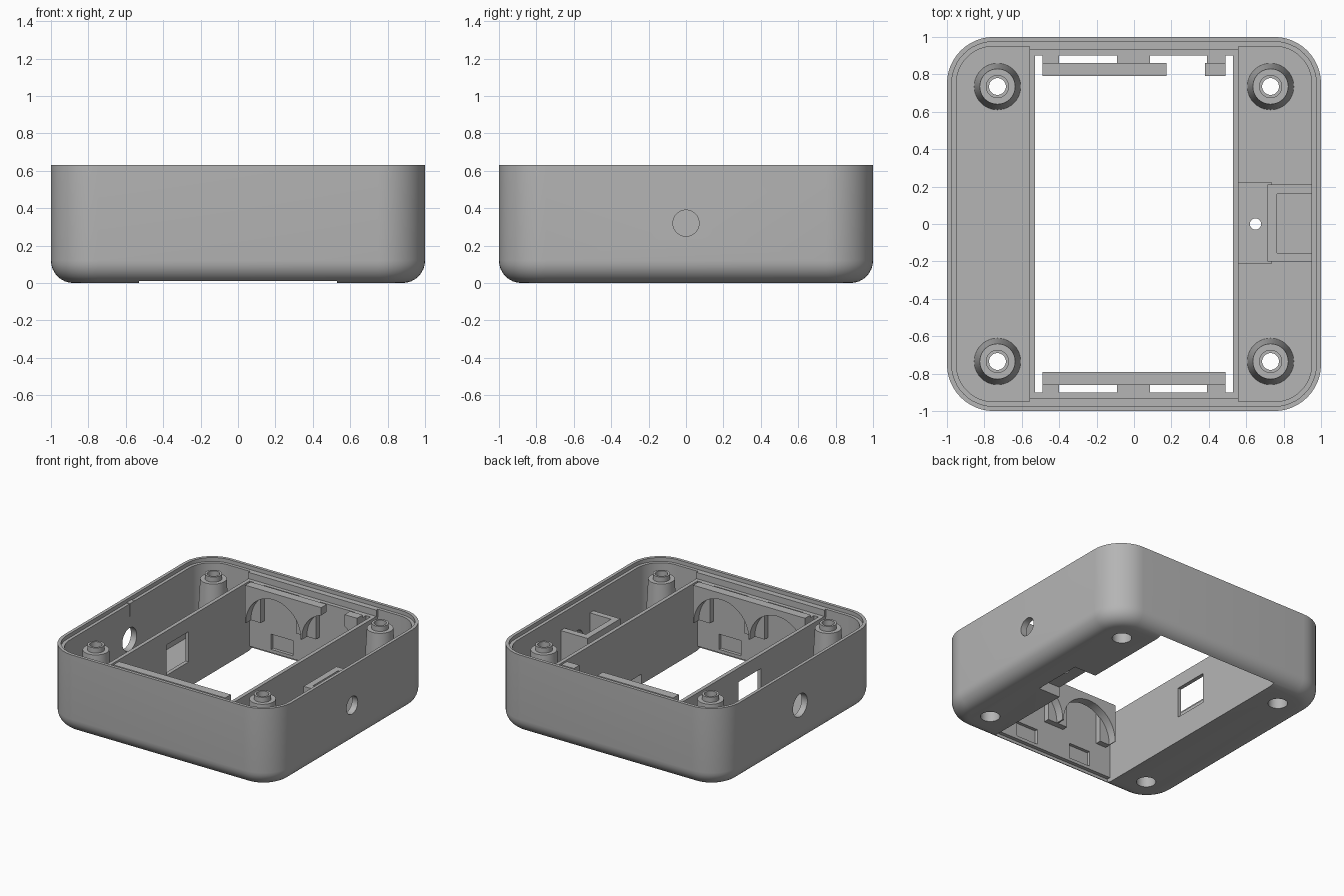
import bpy, bmesh, math
from mathutils import Matrix, Vector

cube = bpy.data.objects.get("Cube")
if cube:
    bpy.data.objects.remove(cube, do_unlink=True)

grey = bpy.data.materials.new("plain_grey")
grey.use_nodes = True
GREY = (0.46, 0.46, 0.46, 1)
grey.diffuse_color = GREY
grey.node_tree.nodes["Principled BSDF"].inputs["Base Color"].default_value = GREY


def finish(bm, name):
    bmesh.ops.recalc_face_normals(bm, faces=bm.faces)
    mesh = bpy.data.meshes.new(name)
    bm.to_mesh(mesh)
    bm.free()
    mesh.materials.append(grey)
    ob = bpy.data.objects.new(name, mesh)
    bpy.context.collection.objects.link(ob)
    return ob


def box(name, x0, x1, y0, y1, z0, z1):
    bm = bmesh.new()
    lo, hi = Vector((x0, y0, z0)), Vector((x1, y1, z1))
    mat = Matrix.Translation((lo + hi) / 2) @ Matrix.Diagonal((*(hi - lo), 1))
    bmesh.ops.create_cube(bm, size=1, matrix=mat)
    return finish(bm, name)


def rod(name, centre, r, length, axis="Z", r_end=None, segments=40):
    bm = bmesh.new()
    turn = {"Z": Matrix(), "X": Matrix.Rotation(math.pi / 2, 4, "Y"),
            "Y": Matrix.Rotation(math.pi / 2, 4, "X")}[axis]
    bmesh.ops.create_cone(bm, cap_ends=True, segments=segments, radius1=r,
                          radius2=r if r_end is None else r_end, depth=length,
                          matrix=Matrix.Translation(centre) @ turn)
    return finish(bm, name)


def combine(ob, others, operation="DIFFERENCE"):
    """Apply booleans one by one, then drop the helpers."""
    for other in others:
        mod = ob.modifiers.new("cut", "BOOLEAN")
        mod.operation, mod.object, mod.solver = operation, other, "EXACT"
        graph = bpy.context.evaluated_depsgraph_get()
        mesh = bpy.data.meshes.new_from_object(ob.evaluated_get(graph))
        ob.modifiers.clear()
        ob.data = mesh
        bpy.data.objects.remove(other, do_unlink=True)
    return ob


def smooth(ob):
    bpy.ops.object.select_all(action="DESELECT")
    ob.select_set(True)
    bpy.context.view_layer.objects.active = ob
    bpy.ops.object.shade_smooth_by_angle(angle=math.radians(30))


def rounded_ring(bm, half, z, straight=0.75, steps=12):
    ring = []
    r = half - straight
    for quarter, (sx, sy) in enumerate([(1, 1), (-1, 1), (-1, -1), (1, -1)]):
        for i in range(steps + 1):
            a = (quarter + i / steps) * math.pi / 2
            ring.append(bm.verts.new((sx * straight + r * math.cos(a),
                                      sy * straight + r * math.sin(a), z)))
    return ring


# Shell: rounded tray with filleted bottom edge and stepped rim
H, FLOOR, FILLET = 0.63, 0.06, 0.12
levels = []
for i in range(9):
    a = i / 8 * math.pi / 2
    levels.append((1 - FILLET * (1 - math.sin(a)), FILLET * (1 - math.cos(a))))
levels += [(1, H), (0.975, H), (0.975, 0.6), (0.95, 0.6), (0.95, FLOOR)]
bm = bmesh.new()
rings = [rounded_ring(bm, half, z) for half, z in levels]
for low, high in zip(rings, rings[1:]):
    for i in range(len(low)):
        j = (i + 1) % len(low)
        bm.faces.new((low[i], low[j], high[j], high[i]))
bm.faces.new(rings[0])
bm.faces.new(rings[-1])
shell = finish(bm, "shell")

corners = [(sx * 0.73, sy * 0.735) for sx in (-1, 1) for sy in (-1, 1)]
cutters = [
    box("bay_cut", -0.53, 0.53, -0.9, 0.9, -0.1, 0.3),
    box("door_recess_cut", -0.53, 0.53, -0.93, 0.93, -0.1, 0.035),
    box("latch_cut", 0.5, 0.72, -0.2, 0.2, -0.1, 0.3),
    rod("left_port_cut", (1, 0, 0.32), 0.07, 0.2, "X"),
    rod("right_port_cut", (-1, 0, 0.32), 0.09, 0.2, "X"),
]
cutters += [rod("screw_cut", (x, y, 0), 0.07, 0.3) for x, y in corners]
smooth(combine(shell, cutters))

# Screw bosses with tapered body, raised collar and bore
for x, y in corners:
    boss = rod("screw_boss", (x, y, 0.315), 0.125, 0.53, r_end=0.095)
    collar = rod("collar", (x, y, 0.59), 0.062, 0.06)
    combine(boss, [collar], "UNION")
    combine(boss, [rod("bore", (x, y, 0.3), 0.045, 1),
                   rod("head_bore", (x, y, 0.1), 0.07, 0.3)])
    smooth(boss)

# Long bay walls
right_wall = box("right_bay_wall", -0.56, -0.53, -0.945, 0.945, 0.03, 0.55)
combine(right_wall, [box("window_cut", -0.7, -0.4, -0.14, 0.14, 0.2, 0.44)])
left_wall = box("left_bay_wall", 0.53, 0.56, -0.945, 0.945, 0.03, 0.55)
combine(left_wall, [box("latch_gap", 0.4, 0.7, -0.2, 0.2, -0.1, 0.08)])

# Bay ends with cell holders, mirrored front and back
for side, label in ((-1, "front"), (1, "back")):
    def end_box(name, x0, x1, y0, y1, z0, z1):
        ya, yb = sorted((side * y0, side * y1))
        return box(name, x0, x1, ya, yb, z0, z1)

    end = end_box(label + "_bay_end", -0.53, 0.53, 0.9, 0.945, 0.036, 0.55)
    combine(end, [end_box("tab_slot", c - 0.095, c + 0.095, 0.85, 0.925, 0.0, 0.18)
                  for c in (-0.245, 0.245)])
    end_box(label + "_rim_panel", -0.56, 0.56, 0.93, 0.955, 0.54, 0.6)

    # Arched holder bar
    bar = end_box(label + "_cell_holder", -0.49, 0.49, 0.79, 0.86, 0.27, 0.57)
    cuts = [rod("cell_cut", (c, side * 0.8, 0.28), 0.24, 0.4, "Y", segments=48)
            for c in (-0.245, 0.245)]
    if side > 0:
        cuts.append(box("holder_gap", 0.175, 0.38, 0.7, 0.95, 0, 1))
    smooth(combine(bar, cuts))

    # Webs joining holder to bay end
    for x0, x1 in ((-0.49, -0.4), (-0.09, 0.085), (0.39, 0.49)):
        end_box(label + "_holder_web", x0, x1, 0.855, 0.905, 0.27, 0.55)

# Latch housing on the floor
housing = box("latch_housing", 0.55, 0.735, -0.215, 0.225, 0.03, 0.12)
combine(housing, [box("hollow", 0.5, 0.72, -0.2, 0.2, -0.1, 0.08),
                  rod("latch_hole", (0.65, 0, 0.1), 0.03, 0.3)])

# Pocket around the left port
pocket = box("port_pocket", 0.715, 0.955, -0.2, 0.21, 0.05, 0.47)
combine(pocket, [box("pocket_cut", 0.765, 1.1, -0.155, 0.16, 0.08, 0.6)])

# Small locating rib on the right inner wall
box("locating_rib", -0.975, -0.945, 0.0, 0.06, 0.5, 0.605)
